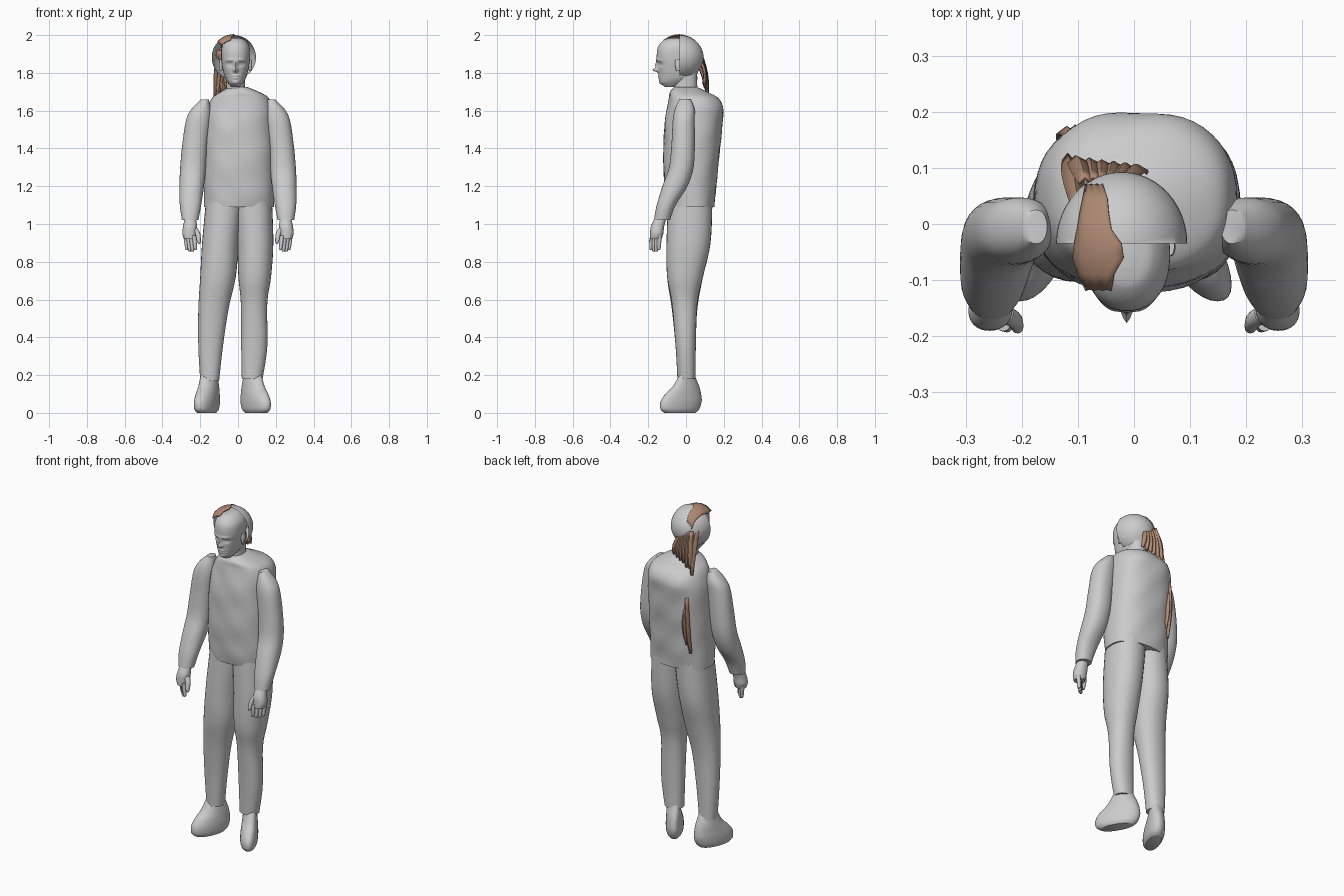
import bpy, bmesh, math, random
from mathutils import Vector

if "Cube" in bpy.data.objects:
    bpy.data.objects.remove(bpy.data.objects["Cube"], do_unlink=True)
random.seed(4)


def material(name, colour):
    mat = bpy.data.materials.new(name)
    mat.use_nodes = True
    mat.diffuse_color = colour
    mat.node_tree.nodes["Principled BSDF"].inputs["Base Color"].default_value = colour
    return mat


GREY = material("plain grey", (.6, .6, .6, 1))
BROWN = material("hair brown", (.42, .25, .17, 1))


def finish(name, bm, mat, angle=50):
    bmesh.ops.recalc_face_normals(bm, faces=bm.faces)
    mesh = bpy.data.meshes.new(name)
    bm.to_mesh(mesh)
    bm.free()
    mesh.materials.append(mat)
    obj = bpy.data.objects.new(name, mesh)
    bpy.context.collection.objects.link(obj)
    bpy.ops.object.select_all(action="DESELECT")
    obj.select_set(True)
    bpy.context.view_layer.objects.active = obj
    bpy.ops.object.shade_smooth_by_angle(angle=math.radians(angle))
    return obj


def blend(a, b, c, d, t):
    """Catmull-Rom step between ring b and ring c."""
    return [q + t / 2 * (r - p + t * (2*p - 5*q + 4*r - s + t * (3*q - 3*r + s - p)))
            for p, q, r, s in zip(a, b, c, d)]


def loft(name, rings, power=2.2, steps=5, sides=32, shear=0, flip=1, cut=None, shape=None):
    """Closed body from rings of (height, x low, x high, y low, y high)."""
    last = len(rings) - 1
    fine = []
    for i in range(last):
        around = [rings[max(0, min(last, k))] for k in range(i - 1, i + 3)]
        fine += [blend(*around, s / steps) for s in range(steps)]
    fine.append(rings[-1])
    bm = bmesh.new()
    loops = []
    for z, x0, x1, y0, y1 in fine:
        loop = []
        for k in range(sides):
            a = math.tau * k / sides
            c, s = math.cos(a), math.sin(a)
            c = math.copysign(abs(c) ** (2 / power), c)
            s = math.copysign(abs(s) ** (2 / power), s)
            y = (y0 + y1) / 2 + s * (y1 - y0) / 2
            x = (x0 + x1) / 2 + c * (x1 - x0) / 2 + shear * y
            p = Vector((x, y, z))
            if shape:
                shape(p)
            p.x *= flip
            loop.append(bm.verts.new(p))
        loops.append(loop)
    for low, high in zip(loops, loops[1:]):
        for k in range(sides):
            n = (k + 1) % sides
            bm.faces.new((low[k], low[n], high[n], high[k]))
    bm.faces.new(loops[0])
    bm.faces.new(loops[-1])
    if cut is not None:
        bmesh.ops.bisect_plane(bm, geom=bm.verts[:] + bm.edges[:] + bm.faces[:],
                               plane_co=(0, cut, 0), plane_no=(0, -1, 0), clear_outer=True)
    return finish(name, bm, GREY)


def sheet(name, rows):
    """Thin hair piece from rows of points."""
    bm = bmesh.new()
    grid = [[bm.verts.new(p) for p in row] for row in rows]
    for a, b in zip(grid, grid[1:]):
        for k in range(len(a) - 1):
            bm.faces.new((a[k], a[k + 1], b[k + 1], b[k]))
    obj = finish(name, bm, BROWN, 20)
    thick = obj.modifiers.new("thickness", "SOLIDIFY")
    thick.thickness = .006
    thick.offset = 0


# Shirt, with soft cloth folds
def folds(p):
    p.y += .004 * math.sin(p.z * 31 + p.x * 14) * math.sin(p.x * 23)


loft("shirt", [(1.09, -.18, .19, -.1, .15), (1.2, -.18, .19, -.115, .16),
               (1.4, -.18, .19, -.12, .18), (1.55, -.175, .185, -.11, .195),
               (1.62, -.16, .18, -.1, .195), (1.67, -.135, .16, -.09, .165),
               (1.7, -.09, .11, -.085, .11), (1.725, -.05, .05, -.06, .06)],
     power=2.4, sides=48, shape=folds)

# Trouser legs
loft("right_trouser_leg", [(.17, -.2, -.1, -.045, .05), (.35, -.21, -.08, -.055, .052),
                           (.55, -.21, -.05, -.075, .06), (.72, -.2, -.012, -.1, .09),
                           (.9, -.19, .005, -.103, .13), (1.12, -.17, .03, -.095, .14)])
loft("left_trouser_leg", [(.18, .02, .13, -.045, .05), (.35, .017, .155, -.055, .052),
                          (.58, .015, .155, -.075, .06), (.72, .002, .175, -.1, .09),
                          (.9, -.005, .187, -.103, .13), (1.12, -.02, .18, -.095, .14)])

# Feet, turned outward
for name, centre, turn in (("right_foot", -.155, .35), ("left_foot", .08, -.5)):
    profile = [(0, .04, -.115, .05), (.02, .052, -.135, .07), (.06, .055, -.135, .083),
               (.1, .052, -.11, .08), (.14, .048, -.07, .07), (.2, .042, -.035, .045)]
    loft(name, [(z, centre - w, centre + w, a, b) for z, w, a, b in profile], shear=turn)

# Arms and hands, mirrored
for side, flip in (("right", 1), ("left", -1)):
    loft(side + "_sleeve",
         [(1.02, -.297, -.21, -.17, -.085), (1.1, -.308, -.195, -.155, -.055),
          (1.2, -.31, -.18, -.125, .008), (1.3, -.306, -.17, -.09, .04),
          (1.42, -.295, -.16, -.077, .047), (1.55, -.275, -.145, -.07, .047),
          (1.61, -.245, -.145, -.058, .045), (1.66, -.195, -.155, -.035, .025)], flip=flip)
    loft(side + "_palm",
         [(.92, -.285, -.225, -.19, -.13), (.95, -.295, -.22, -.19, -.12),
          (.99, -.29, -.217, -.185, -.115), (1.04, -.28, -.225, -.16, -.1)], flip=flip)
    for k in range(4):
        x, y = -.28 + .015 * k, -.14 - .013 * k
        tip = .85 + .008 * abs(k - 1.5)
        loft(side + "_finger", [(tip, x + .006, x + .012, y - .006, y),
                                (tip + .01, x, x + .018, y - .014, y + .006),
                                (.94, x - .01, x + .014, y - .012, y + .012)],
             sides=12, flip=flip)
    loft(side + "_thumb", [(.895, -.21, -.2, -.19, -.18), (.91, -.218, -.197, -.195, -.17),
                           (.95, -.228, -.2, -.185, -.155), (.98, -.25, -.215, -.175, -.145)],
         sides=12, flip=flip)


# Face: bumps pushed out of or into the front of the head
def bump(p, x, z, wide, tall, amount):
    if p.y < -.07:
        p.y -= amount * math.exp(-((p.x - x) / wide) ** 2 - ((p.z - z) / tall) ** 2)


def features(p):
    mid = -.013
    bump(p, mid, 1.815, .011, .011, .027)
    bump(p, mid, 1.84, .008, .02, .014)
    bump(p, mid, 1.785, .02, .006, .006)
    bump(p, mid, 1.772, .018, .006, .005)
    bump(p, mid, 1.745, .02, .012, .006)
    for s in (-1, 1):
        bump(p, mid + s * .032, 1.846, .017, .01, -.011)
        bump(p, mid + s * .032, 1.846, .009, .004, .006)
        bump(p, mid + s * .03, 1.868, .025, .007, .006)


loft("head", [(1.725, -.035, .008, -.11, -.05), (1.75, -.055, .03, -.137, .0),
              (1.78, -.07, .045, -.142, .035), (1.83, -.083, .057, -.148, .045),
              (1.89, -.089, .064, -.155, .045), (1.94, -.084, .06, -.147, .045),
              (1.975, -.062, .035, -.115, .02), (1.985, -.03, .005, -.08, -.02)],
     steps=12, sides=96, shape=features)
loft("neck", [(1.66, -.075, .06, -.07, .07), (1.72, -.062, .038, -.065, .06),
              (1.83, -.065, .04, -.06, .06)])
for s in (-1, 1):
    x = -.013 + s * .077
    loft("ear", [(1.81, x - .006, x + .006, -.052, -.035), (1.84, x - .01, x + .01, -.058, -.025),
                 (1.87, x - .008, x + .008, -.056, -.022)], sides=16)

# Skull cap: rear half only, narrowing into the nape
MIDDLE = Vector((-.022, -.035, 1.882))
WIDE, DEEP, TALL = .117, .128, .118
cap = []
for k in range(13):
    a = math.pi * (k / 12 - .5)
    r, z = max(.01, math.cos(a)), MIDDLE.z + TALL * math.sin(a)
    d = max(r, .74) if a < 0 else r
    cap.append((z, MIDDLE.x - WIDE * r, MIDDLE.x + WIDE * r,
                MIDDLE.y - DEEP * d, MIDDLE.y + DEEP * d))
loft("skull_cap", cap, power=2, steps=2, sides=48, cut=MIDDLE.y)


# Hair patch lying over the crown
def crown(x, y):
    u, v = (x - MIDDLE.x) / WIDE, (y - MIDDLE.y) / DEEP
    return (x, y, MIDDLE.z + TALL * math.sqrt(max(0, 1 - u * u - v * v)) + .002)


patch = []
for y, x0, x1 in ((.07, -.085, -.055), (.045, -.09, -.047), (.02, -.095, -.045),
                  (-.01, -.1, -.04), (-.035, -.105, -.022), (-.06, -.108, -.018),
                  (-.09, -.098, -.035), (-.118, -.085, -.04)):
    ragged = random.uniform(-.004, .004)
    patch.append([crown(x0 + (x1 - x0) * k / 6, y + ragged * (k % 2)) for k in range(7)])
sheet("crown_hair", patch)


# Loose locks hanging behind the head
def lock(name, root, tip, wide, belly=.012):
    root, tip = Vector(root), Vector(tip)
    rows = []
    for k in range(7):
        t = k / 6
        p = root.lerp(tip, t)
        p.y += belly * math.sin(math.pi * t)
        w = wide * (.45 + .55 * math.sin(math.pi * min(1, t * .95 + .05)))
        rows.append([p + Vector((-w, -.008, 0)), p + Vector((0, .004, 0)), p + Vector((w, -.006, 0))])
    sheet(name, rows)


for k in range(6):
    x = -.105 + .024 * k
    lock("back_lock", (x * .6 - .025, .08, 1.9 - .008 * k),
         (x, .115 - .004 * k, 1.69 + .012 * k + random.uniform(-.01, .01)), .02)
lock("side_lock", (-.1, .035, 1.92), (-.118, .12, 1.66), .018)

# Long strand showing through the back of the shirt
lock("lower_strand", (-.118, .166, 1.54), (-.125, .14, 1.2), .016)
lock("lower_strand_inner", (-.105, .166, 1.47), (-.105, .148, 1.25), .014)
